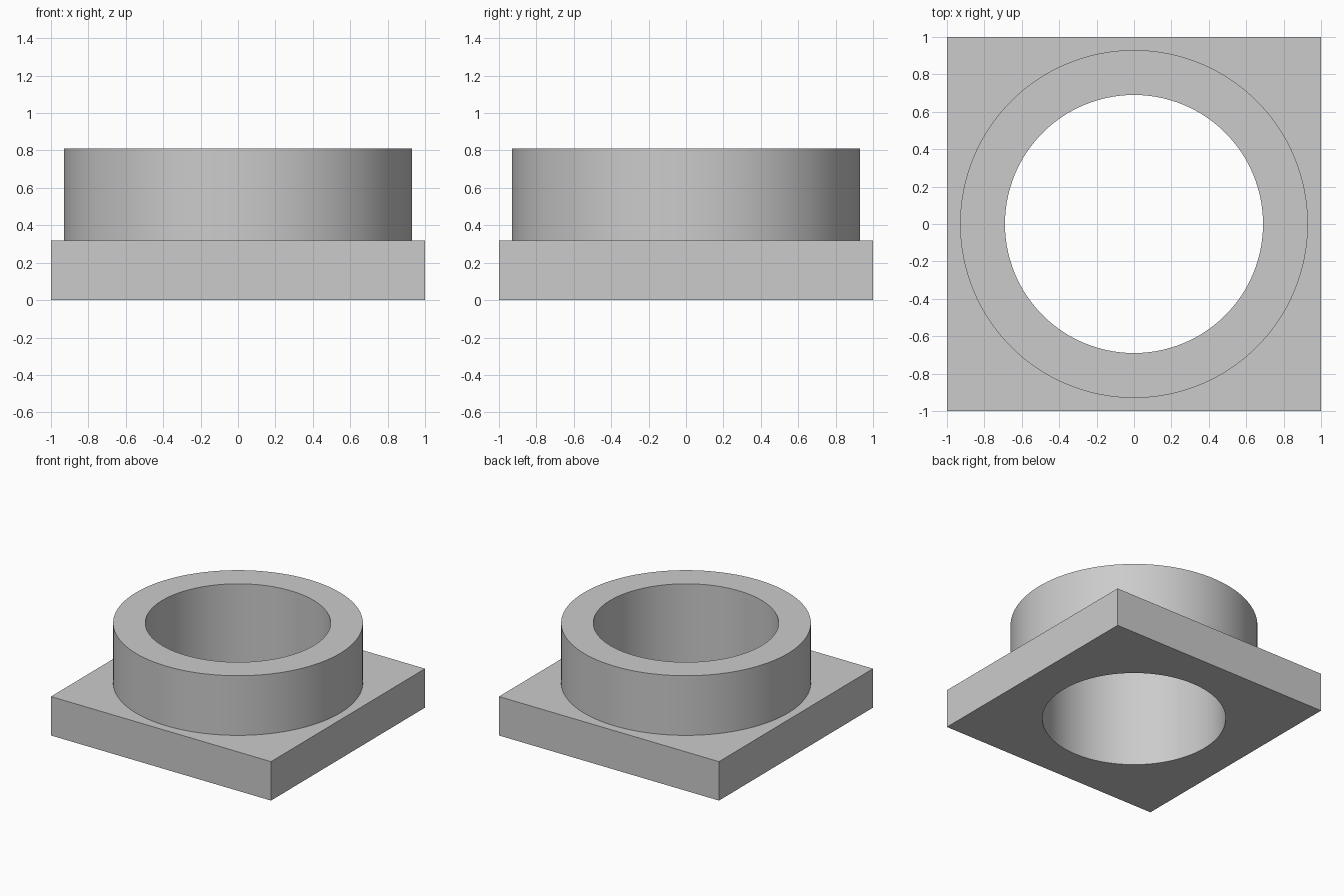
import bpy
import bmesh
from math import cos, sin, pi, radians

default = bpy.data.objects.get("Cube")
if default:
    bpy.data.objects.remove(default, do_unlink=True)

SEGMENTS = 128          # multiple of 8, so the square corners are exact
HALF, PLATE_TOP = 1.0, 0.32
OUTER, BORE, COLLAR_TOP = 0.93, 0.69, 0.81

grey = bpy.data.materials.new("light_grey")
grey.use_nodes = True
colour = (0.6, 0.6, 0.6, 1.0)
grey.diffuse_color = colour
grey.node_tree.nodes["Principled BSDF"].inputs["Base Color"].default_value = colour


def ring(bm, size, z, square=False):
    """Closed loop of vertices on a circle, or pushed out onto a square."""
    verts = []
    for i in range(SEGMENTS):
        a = 2 * pi * i / SEGMENTS
        r = size / max(abs(cos(a)), abs(sin(a))) if square else size
        verts.append(bm.verts.new((r * cos(a), r * sin(a), z)))
    return verts


# Square plate, round collar and through bore as one closed skin
bm = bmesh.new()
rings = [
    ring(bm, HALF, 0, square=True),
    ring(bm, HALF, PLATE_TOP, square=True),
    ring(bm, OUTER, PLATE_TOP),
    ring(bm, OUTER, COLLAR_TOP),
    ring(bm, BORE, COLLAR_TOP),
    ring(bm, BORE, 0),
]
for lower, upper in zip(rings, rings[1:] + rings[:1]):
    for i in range(SEGMENTS):
        j = (i + 1) % SEGMENTS
        bm.faces.new((lower[i], lower[j], upper[j], upper[i]))
bmesh.ops.recalc_face_normals(bm, faces=bm.faces)

mesh = bpy.data.meshes.new("flanged_collar")
bm.to_mesh(mesh)
bm.free()
mesh.materials.append(grey)
collar = bpy.data.objects.new("flanged_collar", mesh)
bpy.context.collection.objects.link(collar)

# Smooth round walls, crisp rims and corners
bpy.ops.object.select_all(action="DESELECT")
collar.select_set(True)
bpy.context.view_layer.objects.active = collar
bpy.ops.object.shade_smooth_by_angle(angle=radians(30))
